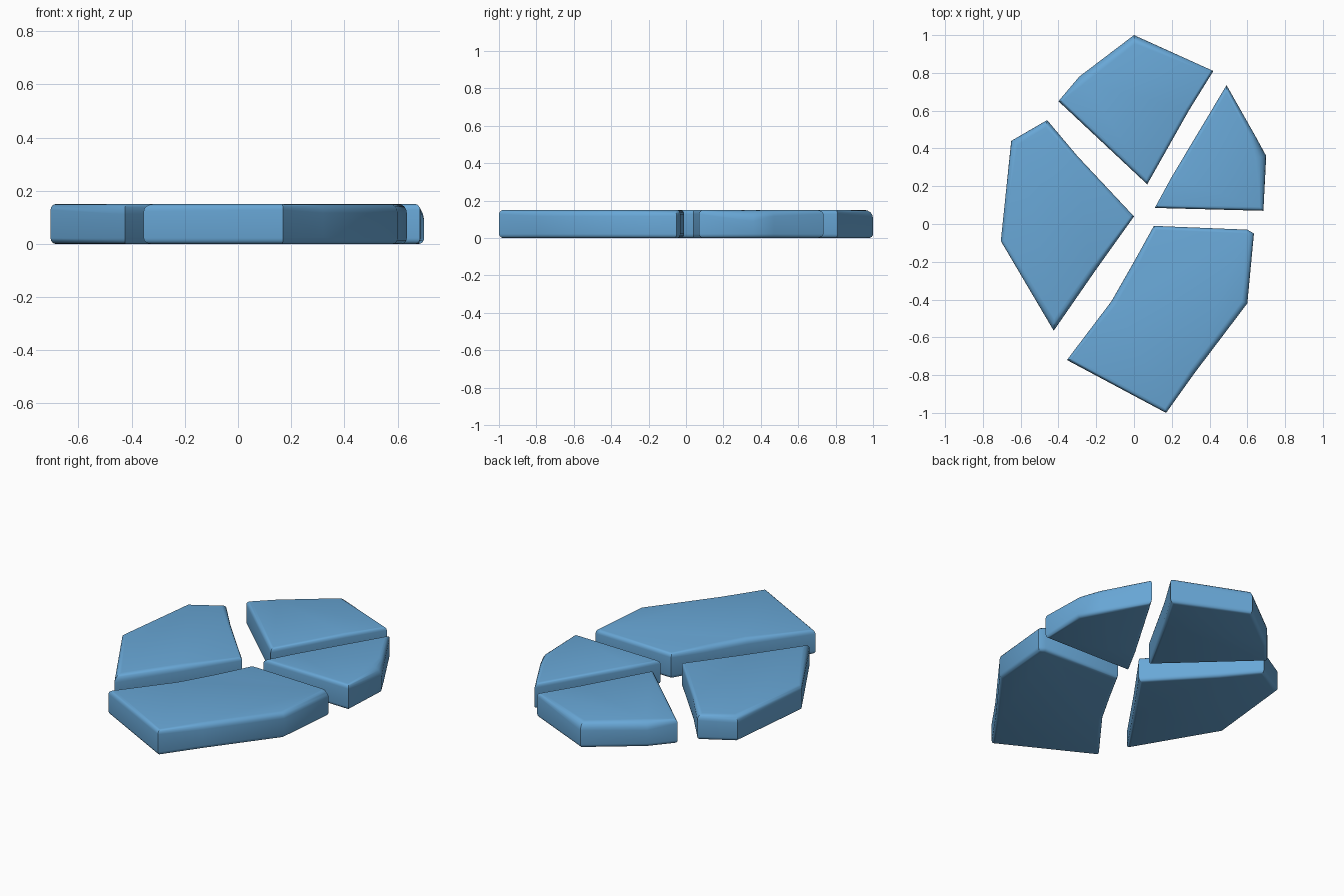
import bpy, bmesh, math
from mathutils import Vector

if "Cube" in bpy.data.objects:
    bpy.data.objects.remove(bpy.data.objects["Cube"])

HEIGHT = 0.15
mat = bpy.data.materials.new("stone blue")
mat.diffuse_color = (0.14, 0.39, 0.68, 1)
mat.use_nodes = True
mat.node_tree.nodes["Principled BSDF"].inputs["Base Color"].default_value = mat.diffuse_color


def stone(name, pts):
    """Slab from a clockwise outline; each point is x, y, edge rounding."""
    n = len(pts)
    P = [Vector(p[:2]) for p in pts]
    # inward mitre direction at each corner
    mitre = []
    for i in range(n):
        a = (P[i] - P[i - 1]).normalized()
        b = (P[(i + 1) % n] - P[i]).normalized()
        na, nb = Vector((a.y, -a.x)), Vector((b.y, -b.x))
        mitre.append((na + nb) / (1 + na.dot(nb)))
    # rounded rim profile, bottom to top: (inset, depth from face, is top)
    arc = [k * math.pi / 8 for k in range(5)]
    prof = [(1 - math.sin(t), 1 - math.cos(t), False) for t in arc]
    prof += [(i, d, True) for i, d, _ in reversed(prof)]
    bm = bmesh.new()
    rings = []
    for inset, depth, top in prof:
        ring = []
        for i in range(n):
            r = pts[i][2] if top else 0.02
            q = P[i] + mitre[i] * r * inset
            dz = min(r * 1.1, 0.06) * depth
            ring.append(bm.verts.new((q.x, q.y, HEIGHT - dz if top else dz)))
        rings.append(ring)
    for lo, hi in zip(rings, rings[1:]):
        for i in range(n):
            j = (i + 1) % n
            bm.faces.new((lo[i], lo[j], hi[j], hi[i]))
    bm.faces.new(rings[0])
    bm.faces.new(rings[-1])
    bmesh.ops.recalc_face_normals(bm, faces=bm.faces)
    me = bpy.data.meshes.new(name)
    bm.to_mesh(me)
    bm.free()
    me.materials.append(mat)
    ob = bpy.data.objects.new(name, me)
    bpy.context.collection.objects.link(ob)
    bpy.context.view_layer.objects.active = ob
    ob.select_set(True)
    bpy.ops.object.shade_smooth_by_angle(angle=math.radians(32))
    ob.select_set(False)


# Four paving stones around the uneven central joint
stone("back_stone", [
    (0, 1, .04), (.42, .81, .02), (.29, .6, .02), (.07, .21, .02),
    (-.4, .65, .025), (-.29, .78, .045)])
stone("right_stone", [
    (.49, .735, .02), (.64, .47, .03), (.7, .36, .055), (.685, .07, .02),
    (.11, .085, .02), (.2, .25, .02)])
stone("front_stone", [
    (.105, -.01, .02), (.6, -.03, .02), (.635, -.05, .03), (.6, -.42, .03),
    (.32, -.79, .03), (.17, -1, .02), (-.355, -.72, .025),
    (-.12, -.41, .03), (0, -.2, .03)])
stone("left_stone", [
    (-.46, .55, .03), (-.3, .36, .02), (0, .04, .02), (-.2, -.24, .03),
    (-.425, -.565, .035), (-.705, -.09, .02), (-.65, .44, .035)])
